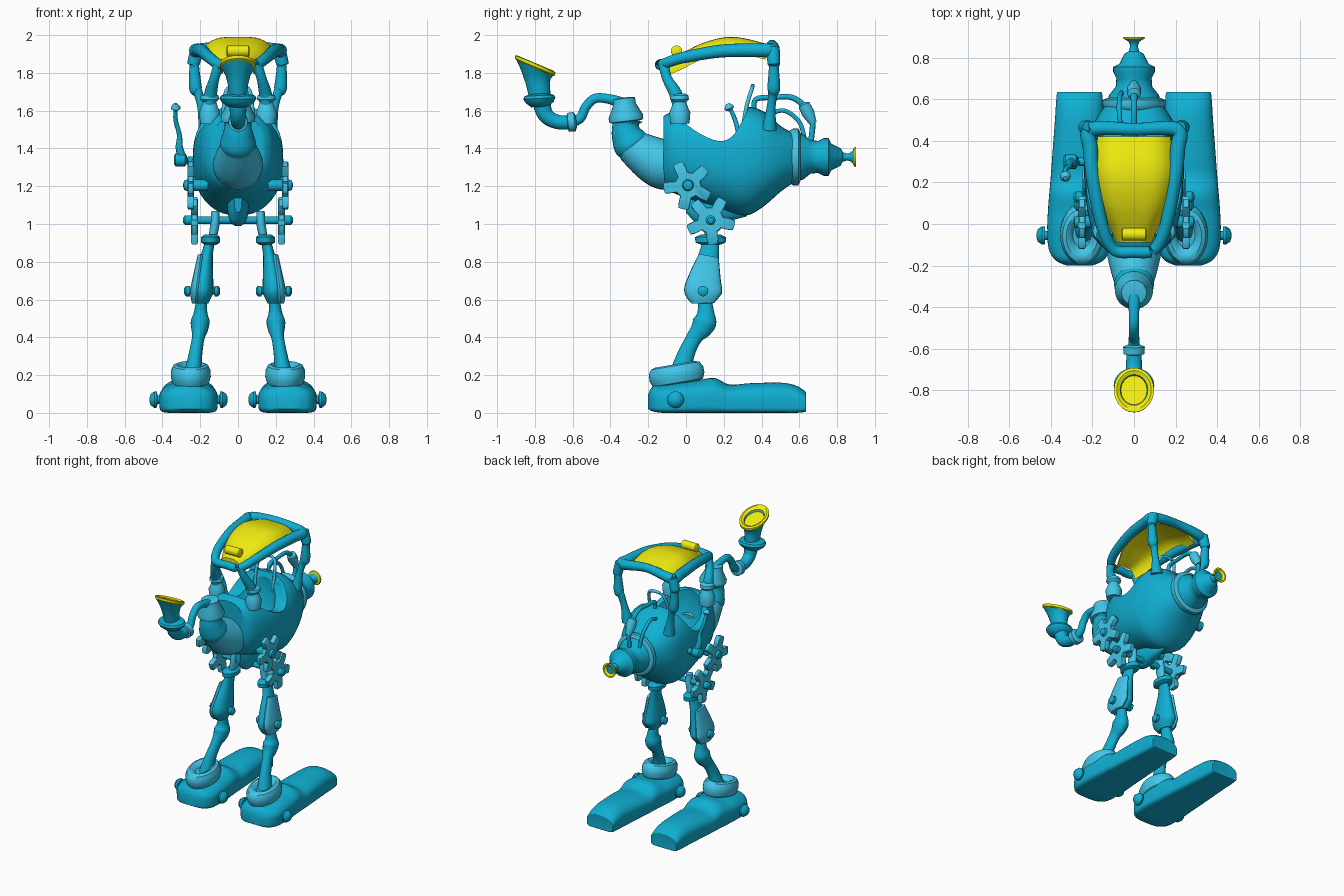
import bpy, bmesh
from math import sin, cos, pi
from mathutils import Vector


def material(name, col):
    m = bpy.data.materials.new(name)
    m.diffuse_color = (*col, 1)
    return m


BLUE = material("blue", (0.005, 0.43, 0.65))
LIGHT = material("light_blue", (0.055, 0.57, 0.82))
YELLOW = material("yellow", (0.87, 0.84, 0.005))


def finish(o, angle=40):
    bpy.ops.object.select_all(action='DESELECT')
    o.select_set(True)
    bpy.context.view_layer.objects.active = o
    bpy.ops.object.shade_smooth_by_angle(angle=angle * pi / 180)
    return o


def skin(name, rings, mat, closed=False):
    """Join equal-sized rings of points into a capped (or looped) surface."""
    bm = bmesh.new()
    vs = [[bm.verts.new(p) for p in r] for r in rings]
    n = len(vs[0])
    for a, b in zip(vs, vs[1:] + vs[:1] if closed else vs[1:]):
        for i in range(n):
            j = (i + 1) % n
            bm.faces.new((a[i], a[j], b[j], b[i]))
    if not closed:
        bm.faces.new(vs[0])
        bm.faces.new(vs[-1])
    bmesh.ops.recalc_face_normals(bm, faces=bm.faces)
    me = bpy.data.meshes.new(name)
    bm.to_mesh(me)
    bm.free()
    me.materials.append(mat)
    o = bpy.data.objects.new(name, me)
    bpy.context.collection.objects.link(o)
    return finish(o)


def ring(c, nrm, r, n=24, sx=1):
    c, nrm = Vector(c), Vector(nrm).normalized()
    u = Vector((0, 1, 0)) if abs(nrm.x) > 0.9 else Vector((1, 0, 0))
    u = (u - u.dot(nrm) * nrm).normalized()
    v = nrm.cross(u)
    return [c + u * (cos(2 * pi * i / n) * r * sx) + v * (sin(2 * pi * i / n) * r) for i in range(n)]


def spline(pts, k=5, loop=False):
    """Catmull-Rom through tuples of any length."""
    P = [Vector(p) for p in pts]
    m, out = len(P), []
    at = (lambda i: P[i % m]) if loop else (lambda i: P[max(0, min(m - 1, i))])
    for i in range(m if loop else m - 1):
        a, b, c, d = (at(i + q) for q in (-1, 0, 1, 2))
        for j in range(k):
            t = j / k
            out.append(0.5 * (2 * b + (c - a) * t + (2 * a - 5 * b + 4 * c - d) * t**2
                              + (3 * b - a - 3 * c + d) * t**3))
    return out if loop else out + [P[-1]]


def tube(name, pts, mat, k=5, n=20, sx=1, loop=False):
    """Sweep (x, y, z, radius) points."""
    P = spline(pts, k, loop)
    m, rings = len(P), []
    for i, p in enumerate(P):
        a = P[i - 1] if loop else P[max(i - 1, 0)]
        b = P[(i + 1) % m] if loop else P[min(i + 1, m - 1)]
        rings.append(ring(p[:3], (b - a)[:3], p[3], n, sx))
    return skin(name, rings, mat, loop)


def lathe(name, c, axis, prof, mat, n=28, sx=1):
    """Turn (distance, radius) profile round an axis."""
    c, ax = Vector(c), Vector(axis).normalized()
    return skin(name, [ring(c + ax * d, ax, r, n, sx) for d, r in prof], mat)


def loft(name, secs, mat, cx=0, p=2.4, pb=2.4, n=40):
    """Superellipse sections (y, z_low, z_high, half_width) along y."""
    rings = []
    for y, lo, hi, w in spline(secs, 4):
        r = []
        for i in range(n):
            c, s = cos(2 * pi * i / n), sin(2 * pi * i / n)
            e = 2 / (p if s > 0 else pb)
            r.append((cx + w * abs(c)**e * (1 if c > 0 else -1), y,
                      (lo + hi) / 2 + (hi - lo) / 2 * abs(s)**e * (1 if s > 0 else -1)))
        rings.append(r)
    return skin(name, rings, mat)


def cut(o, cutter):
    cutter.hide_render = True
    m = o.modifiers.new("cut", 'BOOLEAN')
    m.operation, m.object, m.solver = 'DIFFERENCE', cutter, 'EXACT'
    bpy.context.view_layer.objects.active = o
    bpy.ops.object.modifier_apply(modifier=m.name)
    bpy.data.objects.remove(cutter)


# Pod body with saddle-shaped cockpit rim and hollow interior
body = loft("body", [(-0.12, 1.19, 1.57, .14), (-0.08, 1.17, 1.59, .18), (0.02, 1.13, 1.6, .215),
                     (0.15, 1.09, 1.6, .235), (0.27, 1.05, 1.61, .24), (0.34, 1.05, 1.62, .235),
                     (0.42, 1.1, 1.59, .22), (0.5, 1.17, 1.52, .185), (0.57, 1.22, 1.48, .14)], BLUE, p=2.6, pb=2.2)
saddle = [(v[0], v[1]) for v in spline([(-0.07, 1.6), (0, 1.53), (.08, 1.475), (.17, 1.44), (.24, 1.46),
                                       (.3, 1.55), (.34, 1.64)], 4)] + [(.34, 1.9), (-.07, 1.9)]
cut(body, skin("saddle_cutter", [[(x, y, z) for y, z in saddle] for x in (-.4, .4)], BLUE))
cut(body, lathe("cavity_cutter", (0, .13, 1.55), (0, 0, 1),
                [(-.3 * cos(a * pi / 16), max(.19 * sin(a * pi / 16), .002)) for a in range(17)], BLUE, sx=.95))
finish(body)
loft("belly_keel", [(.0, 1.06, 1.2, .02), (.08, .99, 1.2, .05), (.2, 1.01, 1.2, .055), (.32, 1.04, 1.2, .02)], BLUE)

# Tail: collar, stepped neck and small horn
lathe("tail_collar", (0, .55, 1.355), (0, 1, 0), [(-.03, .1), (0, .14), (.02, .152), (.045, .15), (.055, .13)], LIGHT)
lathe("tail_neck", (0, 0, 1.355), (0, 1, 0), [(.58, .13), (.62, .12), (.66, .088), (.7, .085), (.73, .1), (.755, .1),
                                             (.77, .07), (.82, .045), (.83, .025), (.855, .018), (.875, .025),
                                             (.888, .042)], BLUE)
lathe("tail_horn_rim", (0, 0, 1.355), (0, 1, 0), [(.885, .04), (.89, .05), (.9, .053), (.9, .042), (.885, .025)], YELLOW)

# Front spout: cone, elbow, pipe and horn
tube("spout_cone", [(0, -.04, 1.30, .12), (0, -.12, 1.315, .132), (0, -.2, 1.355, .118), (0, -.3, 1.42, .088)], LIGHT, n=28)
tube("spout_elbow", [(0, -.27, 1.40, .08), (0, -.29, 1.425, .096), (0, -.315, 1.48, .08), (0, -.32, 1.53, .07),
                     (0, -.315, 1.56, .085)], BLUE, n=28)
lathe("spout_cap", (0, -.315, 1.54), (0, -.12, 1), [(0, .07), (.005, .09), (.03, .092), (.09, .062), (.125, .06), (.13, .03)],
      LIGHT)
tube("spout_pipe", [(0, -.32, 1.63, .035), (0, -.40, 1.66, .026), (0, -.48, 1.665, .025), (0, -.53, 1.62, .025),
                    (0, -.56, 1.56, .026), (0, -.62, 1.535, .03)], BLUE)
lathe("spout_pipe_collar", (0, -.605, 1.54), (0, 1, .1), [(-.025, .03), (-.02, .05), (.015, .052), (.025, .03)], LIGHT)
tube("spout_bend", [(0, -.6, 1.54, .036), (0, -.68, 1.54, .038), (0, -.745, 1.58, .042), (0, -.77, 1.67, .05)], BLUE)
lathe("horn_saucer", (0, -.775, 1.64), (0, -.05, 1), [(-.02, .045), (.005, .075), (.025, .085), (.04, .078), (.05, .045)],
      BLUE, sx=1.15)


def horn(name, data, mat):
    skin(name, [ring((0, y, z), (0, sin(t), cos(t)), r, 28, .83) for y, z, r, t in data], mat)


horn("front_horn", [(-.775, 1.68, .058, 0), (-.785, 1.74, .065, .1), (-.795, 1.79, .08, .28), (-.8, 1.83, .108, .4),
                    (-.8, 1.835, .08, .4), (-.79, 1.77, .05, .2)], BLUE)
horn("front_horn_rim", [(-.8, 1.822, .1, .4), (-.8, 1.832, .115, .4), (-.798, 1.848, .116, .4), (-.797, 1.852, .1, .4),
                        (-.797, 1.84, .08, .4), (-.8, 1.825, .08, .4)], YELLOW)
front = bpy.data.objects["front_horn_rim"]

# Canopy: frame loop, domed panel, latch roller and four posts
side = [(.095, -.125, 1.845, .028), (.15, -.02, 1.88, .03), (.19, .18, 1.915, .034), (.21, .36, 1.92, .036), (.205, .455, 1.92, .036)]
tube("canopy_frame", side + [(0, .455, 1.945, .03)] + [(-x, y, z, r) for x, y, z, r in side[::-1]]
     + [(0, -.135, 1.845, .028)], BLUE, loop=True, n=16)
panel = spline([(-.09, 1.875, .085), (-.03, 1.9, .11), (.08, 1.955, .155), (.2, 1.988, .178), (.3, 1.985, .185),
                (.42, 1.955, .175)], 4)
skin("canopy_panel", [[(q / 8 * w, y, z - .06 * (q / 8)**4) for q in range(-8, 9)]
                      + [(q / 8 * w, y, z - .025 - .06 * (q / 8)**4) for q in range(8, -9, -1)]
                      for y, z, w in panel], YELLOW)
lathe("canopy_latch", (-.06, -.05, 1.915), (1, 0, 0), [(0, .02), (.005, .03), (.115, .03), (.12, .02)], YELLOW)

# Cockpit handle loop and rear fuel pipes
tube("handle_loop", [(-.07, .3, 1.5, .011), (-.075, .32, 1.62, .011), (-.05, .35, 1.72, .011), (.05, .35, 1.72, .011),
                     (.075, .32, 1.62, .011), (.07, .3, 1.5, .011)], LIGHT, n=10)
tube("rear_pipe", [(0, .36, 1.6, .012), (0, .37, 1.66, .014), (0, .46, 1.67, .014), (0, .56, 1.67, .015),
                   (0, .63, 1.62, .016), (0, .67, 1.55, .015), (0, .66, 1.43, .015)], BLUE, n=12)
lathe("rear_pipe_sleeve", (0, .62, 1.64), (0, .5, -1), [(0, .015), (.01, .032), (.06, .035), (.12, .02)], LIGHT, n=14)
tube("rear_side_pipe", [(-.06, .44, 1.58, .012), (-.07, .52, 1.6, .012), (-.07, .6, 1.54, .012), (-.06, .63, 1.44, .012)],
     BLUE, n=10)

# Control lever on one side
tube("lever", [(-.2, .3, 1.34, .02), (-.28, .3, 1.34, .022), (-.31, .29, 1.4, .02), (-.31, .28, 1.47, .013),
               (-.33, .26, 1.55, .012), (-.33, .23, 1.62, .01)], BLUE, n=12)
lathe("lever_knob", (-.33, .235, 1.6), (0, -.4, 1), [(0, .01), (.012, .026), (.02, .026), (.04, .01)], LIGHT, n=14)
lathe("lever_joint", (-.34, .3, 1.34), (1, 0, 0), [(0, .02), (.01, .035), (.06, .035), (.07, .02)], BLUE, n=16)


def gear(name, s, x, y, z, rot):
    def outline(dx, k):
        return [(s * (x + dx), y + k * r * cos(a), z + k * r * sin(a)) for a, r in
                ((2 * pi * i / 90, .1 + .029 * max(-1, min(1, 2.2 * cos(10 * pi * i / 90 - 5 * rot)))) for i in range(90))]
    skin(name, [outline(-.018, .93), outline(-.013, 1), outline(.013, 1), outline(.018, .93)], LIGHT)


bolt = [(0, .022), (.03, .022), (.031, .042), (.045, .044), (.065, .03), (.072, .01)]
lathe("hip_axle", (-.29, .13, 1.02), (1, 0, 0), [(0, .015), (.01, .026), (.04, .026), (.041, .02), (.539, .02),
                                               (.54, .026), (.57, .026), (.58, .015)], BLUE)

for s, tag in ((-1, "left"), (1, "right")):
    # Canopy posts
    tube(tag + "_front_post", [(s * .1, -.12, 1.85, .028), (s * .125, -.1, 1.77, .026), (s * .145, -.055, 1.69, .034),
                               (s * .15, -.04, 1.62, .03)], BLUE)
    lathe(tag + "_front_post_foot", (s * .15, -.035, 1.69), (0, .02, -1),
          [(0, .03), (.01, .047), (.03, .05), (.045, .035), (.07, .043), (.1, .056), (.16, .05)], LIGHT)
    tube(tag + "_rear_post", [(s * .215, .46, 1.93, .036), (s * .235, .465, 1.85, .033), (s * .232, .465, 1.835, .026),
                              (s * .225, .465, 1.72, .034), (s * .21, .46, 1.69, .025), (s * .19, .45, 1.61, .024),
                              (s * .17, .44, 1.5, .04)], BLUE)
    # Hip gears
    gear(tag + "_upper_gear", s, .25, .01, 1.205, .75)
    gear(tag + "_lower_gear", s, .23, .13, 1.02, 1.05)
    lathe(tag + "_upper_gear_pin", (s * .16, .01, 1.205), (s, 0, 0), [(0, .03), (.11, .03), (.125, .025), (.13, .01)], BLUE)
    # Leg
    tube(tag + "_hip_link", [(s * .12, .13, 1.07, .03), (s * .122, .13, 1.0, .035), (s * .14, .13, .9, .03)], LIGHT, sx=.7)
    lathe(tag + "_hip_collar", (s * .145, .13, .89), (0, 0, 1), [(0, .05), (.012, .08), (.04, .082), (.055, .05)], BLUE, sx=.62)
    leg = [(s * .15, .13, .9, .045), (s * .165, .12, .83, .055), (s * .18, .10, .72, .085), (s * .19, .09, .64, .1),
           (s * .193, .09, .58, .06)]
    tube(tag + "_thigh", leg, BLUE, sx=.58)
    tube(tag + "_thigh_plate", [(x + s * .032, y, z, r * .98) for x, y, z, r in leg[1:]], LIGHT, sx=.32)
    lathe(tag + "_knee_pin", (s * .19 - .095, .09, .645), (1, 0, 0), [(0, .015), (.01, .028), (.03, .028), (.031, .018), (.159, .018),
                                                       (.16, .028), (.18, .028), (.19, .015)], BLUE)
    tube(tag + "_shin", [(s * .193, .1, .6, .035), (s * .198, .105, .53, .045), (s * .2, .1, .485, .062), (s * .203, .08, .445, .056),
                         (s * .21, .045, .4, .042), (s * .225, 0, .31, .045), (s * .24, -.03, .2, .06)], BLUE, sx=.8)
    # Foot, ankle cushion and side bolts
    lathe(tag + "_ankle_cushion", (s * .25, -.05, .205), (0, -.17, 1),
          [(-.055, .11), (-.045, .135), (-.015, .147), (.02, .146), (.045, .13), (.053, .105), (.045, .08), (.02, .06)],
          LIGHT, n=32, sx=.72)
    loft(tag + "_foot", [(-.2, .02, .1, .06), (-.175, .008, .14, .115), (-.12, 0, .15, .148), (-.03, 0, .165, .155),
                         (.06, 0, .172, .152), (.15, 0, .185, .145), (.23, 0, .15, .138), (.34, 0, .157, .13),
                         (.5, 0, .16, .118), (.58, 0, .145, .113), (.63, .005, .115, .108), (.635, .012, .105, .1)],
         BLUE, cx=s * .262, p=2.2, pb=7)
    for d in (-1, 1):
        lathe(tag + "_foot_bolt", (s * .262 + d * .135, -.055, .07), (d, 0, 0), bolt, BLUE, n=20)
